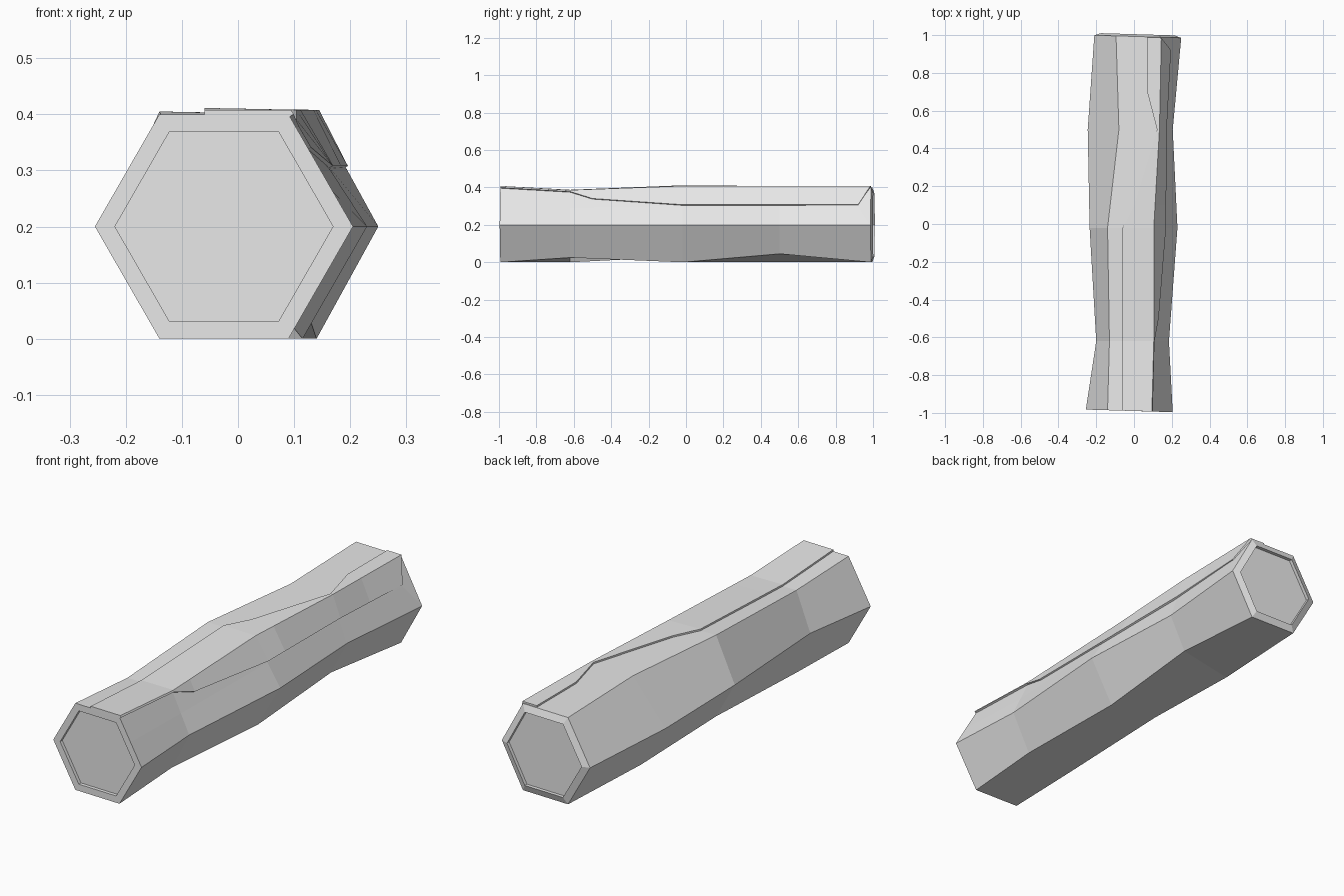
import bpy
import bmesh
from mathutils import Vector

cube = bpy.data.objects.get("Cube")
if cube:
    bpy.data.objects.remove(cube, do_unlink=True)

# Single pale grey for all parts
grey = bpy.data.materials.new("pale_grey")
grey.use_nodes = True
grey.diffuse_color = (0.8, 0.8, 0.8, 1)
shader = next(n for n in grey.node_tree.nodes if n.type == 'BSDF_PRINCIPLED')
shader.inputs["Base Color"].default_value = (0.8, 0.8, 0.8, 1)
shader.inputs["Roughness"].default_value = 0.9

# Stations along the log, and each long edge's (x, z) at those stations
STATIONS = [-0.99, -0.62, -0.02, 0.5, 0.993]
CORNERS = ["left", "top_left", "top_right", "right", "bottom_right", "bottom_left"]
EDGE_X = {
    "left": [-.255, -.2, -.235, -.245, -.21],
    "top_left": [-.14, -.13, -.14, -.08, -.095],
    "top_right": [.09, .1, .1, .13, .14],
    "right": [.205, .185, .23, .205, .25],
    "bottom_right": [.09, .095, .115, .125, .14],
    "bottom_left": [-.14, -.13, -.14, -.12, -.095],
}
EDGE_Z = {
    "left": [.2] * 5,
    "top_left": [.4, .38, .405, .4, .4],
    "top_right": [.4, .378, .4, .4, .4],
    "right": [.2] * 5,
    "bottom_right": [0, .025, 0, .045, 0],
    "bottom_left": [0, 0, .03, 0, 0],
}


def edge_point(name, y):
    """Point on one long edge of the log at the given y."""
    i = 0
    while i < len(STATIONS) - 2 and y > STATIONS[i + 1]:
        i += 1
    t = (y - STATIONS[i]) / (STATIONS[i + 1] - STATIONS[i])
    x = EDGE_X[name][i] * (1 - t) + EDGE_X[name][i + 1] * t
    z = EDGE_Z[name][i] * (1 - t) + EDGE_Z[name][i + 1] * t
    return Vector((x, y, z))


def end_slant(p):
    """Saw cut that is slightly out of square at both ends."""
    if abs(p.y) > 0.95:
        p.y -= 0.03 * p.x
    return p


def bridge(bm, a, b):
    n = len(a)
    for i in range(n):
        j = (i + 1) % n
        bm.faces.new((a[i], a[j], b[j], b[i]))


def finish(bm, name):
    bmesh.ops.recalc_face_normals(bm, faces=bm.faces)
    mesh = bpy.data.meshes.new(name)
    bm.to_mesh(mesh)
    bm.free()
    mesh.materials.append(grey)
    obj = bpy.data.objects.new(name, mesh)
    bpy.context.collection.objects.link(obj)
    return obj


# Log body: six edges plus a seam in the middle of the upper right side
def build_log():
    bm = bmesh.new()
    rings = []
    for y in STATIONS:
        points = [end_slant(edge_point(c, y)) for c in CORNERS]
        seam = (points[2] + points[3]) / 2
        if y == STATIONS[-1]:
            seam.y = 0.92
        points.insert(3, seam)
        rings.append([bm.verts.new(p) for p in points])
    for a, b in zip(rings, rings[1:]):
        bridge(bm, a, b)

    # Ends: a rim around a slightly sunken cut face
    for ring, side, bulge in ((rings[0], -1, 0), (rings[-1], 1, 0.012)):
        outer = ring[:3] + ring[4:]
        centre = sum((v.co for v in outer), Vector()) / len(outer)
        inner, floor = [], []
        for v in outer:
            p = centre.lerp(v.co, 0.845)
            p.y += side * bulge
            inner.append(bm.verts.new(p))
            floor.append(bm.verts.new(p - Vector((0, side * 0.016, 0))))
        for i in range(6):
            j = (i + 1) % 6
            rim = [outer[i], outer[j], inner[j], inner[i]]
            if side < 0 and i == 2:
                rim.insert(1, ring[3])
            bm.faces.new(rim)
        if side > 0:
            bm.faces.new(ring[2:5])
        bridge(bm, inner, floor)
        bm.faces.new(floor)
    return finish(bm, "log_body")


# Bark plate: thin raised layer wrapping the upper right ridge
# Each row: y, x of its edge on top, drop of its edge down the side
BARK_ROWS = [
    (-.99, -.06, .02), (-.62, -.06, .02), (-.5, -.06, .25),
    (-.02, -.06, .48), (.1, .0, .48), (.5, .122, .48),
    (.7, .07, .48), (.99, .07, .48),
]


def build_bark():
    bm = bmesh.new()
    thick = 0.008
    up = Vector((0, 0, thick))
    out = Vector((0.87, 0, 0.5)) * thick
    ridge_out = Vector((0.58, 0, 1)) * thick
    rows = []
    for y, top_x, drop in BARK_ROWS:
        left, ridge = edge_point("top_left", y), edge_point("top_right", y)
        top = left.lerp(ridge, (top_x - left.x) / (ridge.x - left.x))
        y_side = 0.92 if y > 0.9 else y
        side = edge_point("top_right", y_side).lerp(edge_point("right", y_side), drop)
        base = [end_slant(top), end_slant(ridge), end_slant(side)]
        offsets = [up, ridge_out, out]
        outer = [p + o for p, o in zip(base, offsets)]
        inner = [p - o for p, o in zip(base, offsets)]
        rows.append([bm.verts.new(p) for p in outer + inner[::-1]])
    for a, b in zip(rows, rows[1:]):
        bridge(bm, a, b)
    for row in (rows[0], rows[-1]):
        bm.faces.new((row[0], row[1], row[4], row[5]))
        bm.faces.new((row[1], row[2], row[3], row[4]))
    return finish(bm, "bark_plate")


build_log()
build_bark()
